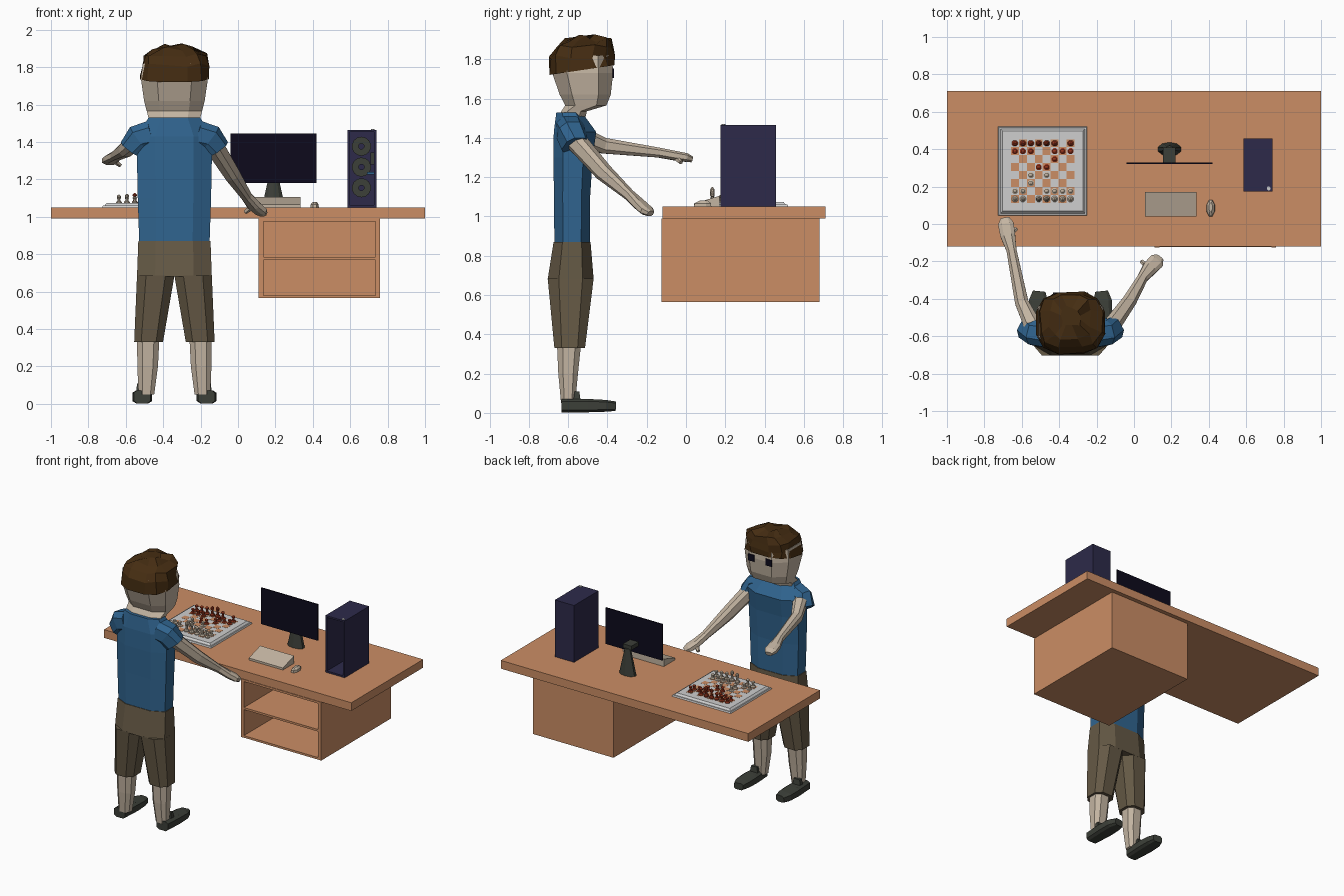
import bpy, bmesh, math, random
from mathutils import Vector, Quaternion

random.seed(4)
if "Cube" in bpy.data.objects:
    bpy.data.objects.remove(bpy.data.objects["Cube"])


def material(name, r, g, b):
    m = bpy.data.materials.new(name)
    m.use_nodes = True
    m.diffuse_color = (r, g, b, 1)
    m.node_tree.nodes["Principled BSDF"].inputs["Base Color"].default_value = (r, g, b, 1)
    return m


WOOD = material("orange_wood", .60, .27, .13)
BLUE = material("shirt_blue", .03, .13, .28)
HAIR = material("hair_brown", .06, .026, .006)
SKIN = material("pale_skin", .55, .46, .36)
CLOTH = material("trouser_brown", .13, .10, .06)
DARK = material("dark_grey", .045, .05, .04)
NAVY = material("case_navy", .026, .023, .068)
BLACK = material("screen_black", .004, .003, .012)
WHITE = material("board_white", .62, .62, .62)
RED = material("piece_red", .30, .035, .012)


def finish(name, bm, mat):
    bmesh.ops.recalc_face_normals(bm, faces=bm.faces)
    me = bpy.data.meshes.new(name)
    bm.to_mesh(me)
    bm.free()
    me.materials.append(mat)
    ob = bpy.data.objects.new(name, me)
    bpy.context.collection.objects.link(ob)
    return ob


def box(name, x, y, z, mat, inset=0):
    """Box between (min, max) pairs; inset narrows the top."""
    bm = bmesh.new()
    bmesh.ops.create_cube(bm, size=1)
    mid = [(a + b) / 2 for a, b in (x, y, z)]
    dim = [b - a for a, b in (x, y, z)]
    for v in bm.verts:
        s = [inset * (v.co.z > 0) * math.copysign(1, c) for c in v.co]
        v.co = Vector((mid[0] + v.co.x * dim[0] - s[0],
                       mid[1] + v.co.y * dim[1] - s[1], mid[2] + v.co.z * dim[2]))
    return finish(name, bm, mat)


def loft(name, sections, mat, along=False, n=8, power=.75, tweak=None):
    """Skin rings given as (x, y, z, rx, ry); along turns rings to the path."""
    bm = bmesh.new()
    pts = [Vector(s[:3]) for s in sections]
    peak = math.cos(math.pi / n) ** power
    rings = []
    for i, s in enumerate(sections):
        q = Quaternion()
        if along:
            q = (pts[min(i + 1, len(pts) - 1)] - pts[max(i - 1, 0)]).to_track_quat('Z', 'Y')
        ring = []
        for k in range(n):
            a = (k + .5) * math.tau / n
            c, d = [math.copysign(abs(t) ** power / peak, t) for t in (math.cos(a), math.sin(a))]
            co = pts[i] + q @ Vector((c * s[3], d * s[4], 0))
            ring.append(bm.verts.new(tweak(co, i) if tweak else co))
        rings.append(ring)
    for lo, hi in zip(rings, rings[1:]):
        for k in range(n):
            j = (k + 1) % n
            bm.faces.new((lo[k], lo[j], hi[j], hi[k]))
    bm.faces.new(rings[0])
    bm.faces.new(rings[-1])
    return finish(name, bm, mat)


# Desk and open cabinet
box("desk_top", (-1, 1), (-.12, .71), (.99, 1.05), WOOD)
for side, x in (("right", .11), ("left", .735)):
    box("cabinet_side_" + side, (x, x + .025), (-.125, .68), (.565, .99), WOOD)
box("cabinet_back", (.11, .76), (.66, .68), (.565, .99), WOOD)
for part, z in (("bottom", .565), ("shelf", .77), ("top", .975)):
    box("cabinet_" + part, (.12, .75), (-.124, .67), (z, z + .015), WOOD)

# Monitor, keyboard, mouse
box("monitor_screen", (-.04, .42), (.32, .328), (1.18, 1.445), BLACK)
loft("monitor_stand", [(.19, .4, 1.05, .062, .035), (.19, .4, 1.24, .02, .018)], DARK, n=10, power=1)
box("monitor_bracket", (.155, .222), (.327, .41), (1.235, 1.265), DARK)
keyboard = box("keyboard", (.06, .335), (.04, .17), (1.05, 1.105), SKIN)
for v in keyboard.data.vertices:
    if v.co.z > 1.06 and v.co.y < .1:
        v.co.z = 1.065
loft("mouse", [(.41, .085, 1.05, .022, .044), (.41, .085, 1.067, .021, .042),
               (.41, .09, 1.08, .01, .022)], SKIN, power=1)

# Computer case, open at the front
CX, CY, CZ, T = (.585, .74), (.175, .457), (1.05, 1.465), .012
for side, x in (("right", CX[0]), ("left", CX[1] - T)):
    box("case_side_" + side, (x, x + T), CY, CZ, NAVY)
box("case_back", CX, (CY[1] - T, CY[1]), CZ, NAVY)
for part, z in (("bottom", CZ[0]), ("top", CZ[1] - T)):
    box("case_" + part, CX, CY, (z, z + T), NAVY)
for i in range(3):
    z = 1.155 + i * .111
    loft(f"fan_{i}", [(.66, .42, z, .05, .05), (.66, .446, z, .05, .05)], DARK, True, 14, 1)
    loft(f"fan_hub_{i}", [(.66, .41, z, .016, .016), (.66, .425, z, .016, .016)], NAVY, True, 8, 1)
box("drive", (.708, .728), (.3, .44), (1.28, 1.345), DARK)
box("graphics_card", (.69, .728), (.26, .40), (1.225, 1.24), BLUE)
loft("power_button", [(.72, .19, 1.464, .01, .01), (.72, .19, 1.47, .01, .01)], WHITE, power=1)

# Chess board
BX, BY, SQ, TOP = -.488, .283, .0425, 1.073
for part, h, z, t in (("base", .238, (1.05, 1.06), .004), ("frame", .226, (1.06, TOP), .012)):
    box("board_" + part, (BX - h, BX + h), (BY - h, BY + h), z, WHITE, t)


def square(col, row):
    return BX + (col - 3.5) * SQ, BY + (row - 3.5) * SQ


for row in range(8):
    for col in range(row % 2, 8, 2):
        x, y = square(col, row)
        box(f"square_{col}_{row}", (x - SQ / 2, x + SQ / 2), (y - SQ / 2, y + SQ / 2),
            (TOP - .001, TOP + .001), WOOD)


# Chess pieces: back ranks, pawns and advanced pawns
def piece(name, col, row, h, mat):
    x, y = square(col, row)
    rings = ((0, .016), (.12, .016), (.25, .009), (.6, .006), (.68, .011), (.85, .011), (1, .003))
    loft(name, [(x, y, TOP + f * h, r, r) for f, r in rings], mat, power=1)


HEIGHTS = (.045, .05, .055, .068, .076, .055, .05, .045)
SIDES = (("pale", SKIN, 0, 1, (0, 1, 4, 5, 6, 7), ((2, 2), (2, 3), (4, 3))),
         ("red", RED, 7, 6, (0, 1, 2, 5, 6, 7), ((5, 5), (3, 4), (4, 4))))
for label, mat, back, front, pawns, moved in SIDES:
    for col, h in enumerate(HEIGHTS):
        if col != (2 if back == 0 else 6):
            piece(f"{label}_piece_{col}", col, back, h, mat)
    for col, row in [(c, front) for c in pawns] + list(moved):
        piece(f"{label}_pawn_{col}_{row}", col, row, .036, mat)

# Person: head, hair and eyes
PX = -.34
loft("head", [(PX, -.585, 1.49, .13, .07), (PX, -.57, 1.535, .14, .065),
              (PX, -.51, 1.565, .148, .105), (PX, -.513, 1.62, .162, .13),
              (PX, -.526, 1.73, .178, .155), (PX, -.526, 1.82, .17, .15)], SKIN)


def ruffle(co, ring):
    if ring == 0:
        return co + Vector((0, 0, .15 * (co.y + .53)))
    return co + Vector([random.uniform(-.012, .012) for _ in range(3)])


loft("hair", [(PX, -.53, 1.745, .184, .165), (PX, -.528, 1.81, .178, .16),
              (PX, -.52, 1.865, .165, .145), (PX, -.50, 1.90, .115, .11),
              (PX, -.50, 1.915, .05, .05)], HAIR, n=12, tweak=ruffle)
for side, s in (("right", -1), ("left", 1)):
    x = PX + s * .07
    box("eye_" + side, (x - .024, x + .024), (-.374, -.366), (1.705, 1.752), BLACK)

# Shirt and trousers
loft("shirt", [(PX, -.58, .86, .188, .09), (PX, -.58, 1.1, .196, .092),
               (PX, -.575, 1.3, .2, .1), (PX, -.565, 1.43, .2, .108),
               (PX, -.595, 1.53, .138, .065)], BLUE)
loft("trouser_hips", [(PX, -.58, .87, .193, .094), (PX, -.587, .68, .2, .117)], CLOTH)
for side, s in (("right", -1), ("left", 1)):
    loft("trouser_leg_" + side, [(PX + s * .1, -.587, .685, .1, .117),
                                 (PX + s * .138, -.592, .33, .077, .078)], CLOTH)
    loft("shin_" + side, [(PX + s * .14, -.595, .36, .06, .062), (PX + s * .143, -.6, .2, .055, .05),
                          (PX + s * .15, -.6, .05, .042, .036)], SKIN)
    x = PX + s * .175 - s * .003
    loft("shoe_" + side, [(x, -.635, .037, .045, .034), (x, -.5, .037, .053, .034),
                          (x, -.41, .036, .05, .03), (x - s * .005, -.36, .034, .034, .024)],
         DARK, True, power=.5)
    box("shoe_tongue_" + side, (x - .035, x + .03), (-.575, -.535), (.05, .11), DARK, .008)

# Sleeves, arms and hands
ARMS = {
    "right": [(-.52, -.59, 1.43, .05, .05), (-.60, -.42, 1.36, .036, .04), (-.655, -.14, 1.325, .027, .025),
              (-.675, -.06, 1.31, .04, .024), (-.685, .0, 1.3, .042, .022), (-.69, .03, 1.29, .024, .015)],
    "left": [(-.16, -.6, 1.43, .05, .05), (-.03, -.42, 1.225, .038, .042), (.045, -.29, 1.11, .028, .026),
             (.085, -.235, 1.06, .04, .025), (.12, -.2, 1.03, .042, .023), (.135, -.18, 1.015, .024, .016)],
}
for side, path in ARMS.items():
    s = 1 if side == "left" else -1
    loft("arm_" + side, path, SKIN, True)
    loft("sleeve_" + side, [(PX + s * .12, -.59, 1.44, .07, .075), (PX + s * .185, -.585, 1.42, .066, .075),
                            (PX + s * .222, -.565, 1.36, .062, .068)], BLUE, True)
    hand = Vector(path[3][:3])
    tip = hand + Vector((-s * .045, .035, -.035))
    loft("thumb_" + side, [(*hand, .016, .016), (*tip, .01, .01)], SKIN, True, 6)
